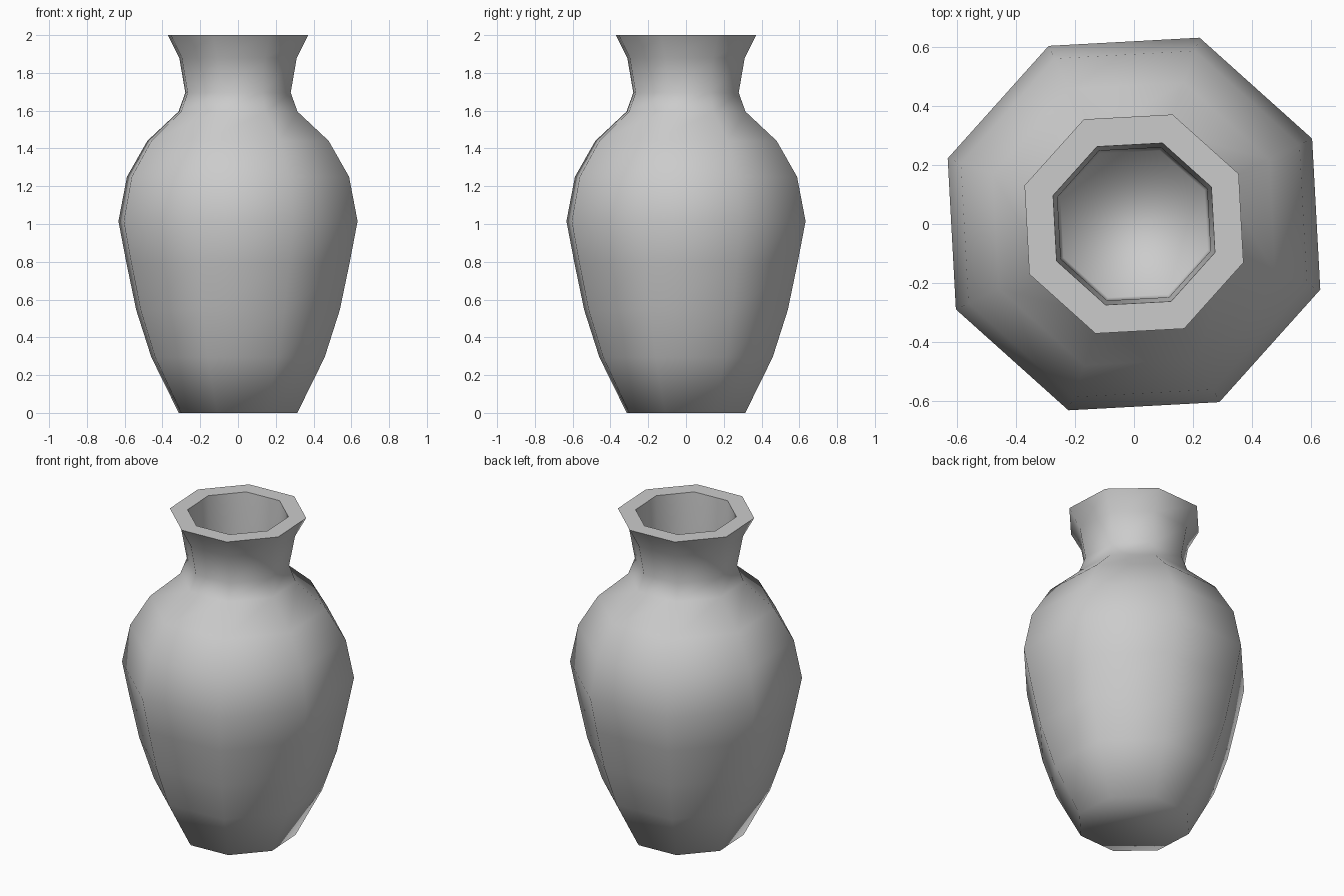
import bpy, bmesh, math

if "Cube" in bpy.data.objects:
    bpy.data.objects.remove(bpy.data.objects["Cube"])

SIDES = 8
TURN = math.radians(25.6)          # rotation of the octagon about z
K = math.cos(math.radians(19.4))   # silhouette half-width -> corner radius

# Outer profile: (silhouette half-width, height)
outer = [(0.314, 0.0), (0.459, 0.295), (0.539, 0.545), (0.59, 0.79),
         (0.633, 1.015), (0.588, 1.25), (0.48, 1.44), (0.315, 1.595),
         (0.279, 1.695), (0.311, 1.88), (0.372, 2.0)]
# Inner shaft down from the mouth
inner = [(0.275, 2.0), (0.26, 1.695), (0.25, 0.25)]

bm = bmesh.new()


def ring(width, z):
    r = width / K
    return [bm.verts.new((r * math.cos(TURN + i * math.tau / SIDES),
                          r * math.sin(TURN + i * math.tau / SIDES), z))
            for i in range(SIDES)]


# Body, rim and shaft as one lofted skin
rings = [ring(w, z) for w, z in outer + inner]
for level, (a, b) in enumerate(zip(rings, rings[1:])):
    for i in range(SIDES):
        j = (i + 1) % SIDES
        f = bm.faces.new((a[i], a[j], b[j], b[i]))
        f.smooth = level != len(outer) - 1

# Base and inner floor
for f in (bm.faces.new(rings[0][::-1]), bm.faces.new(rings[-1])):
    f.smooth = True

# Crisp edges on both sides of the flat rim
for loop in (rings[len(outer) - 1], rings[len(outer)]):
    for i in range(SIDES):
        bm.edges.get((loop[i], loop[(i + 1) % SIDES])).smooth = False

bmesh.ops.recalc_face_normals(bm, faces=bm.faces)
mesh = bpy.data.meshes.new("vase")
bm.to_mesh(mesh)
bm.free()
bpy.context.collection.objects.link(bpy.data.objects.new("vase", mesh))
